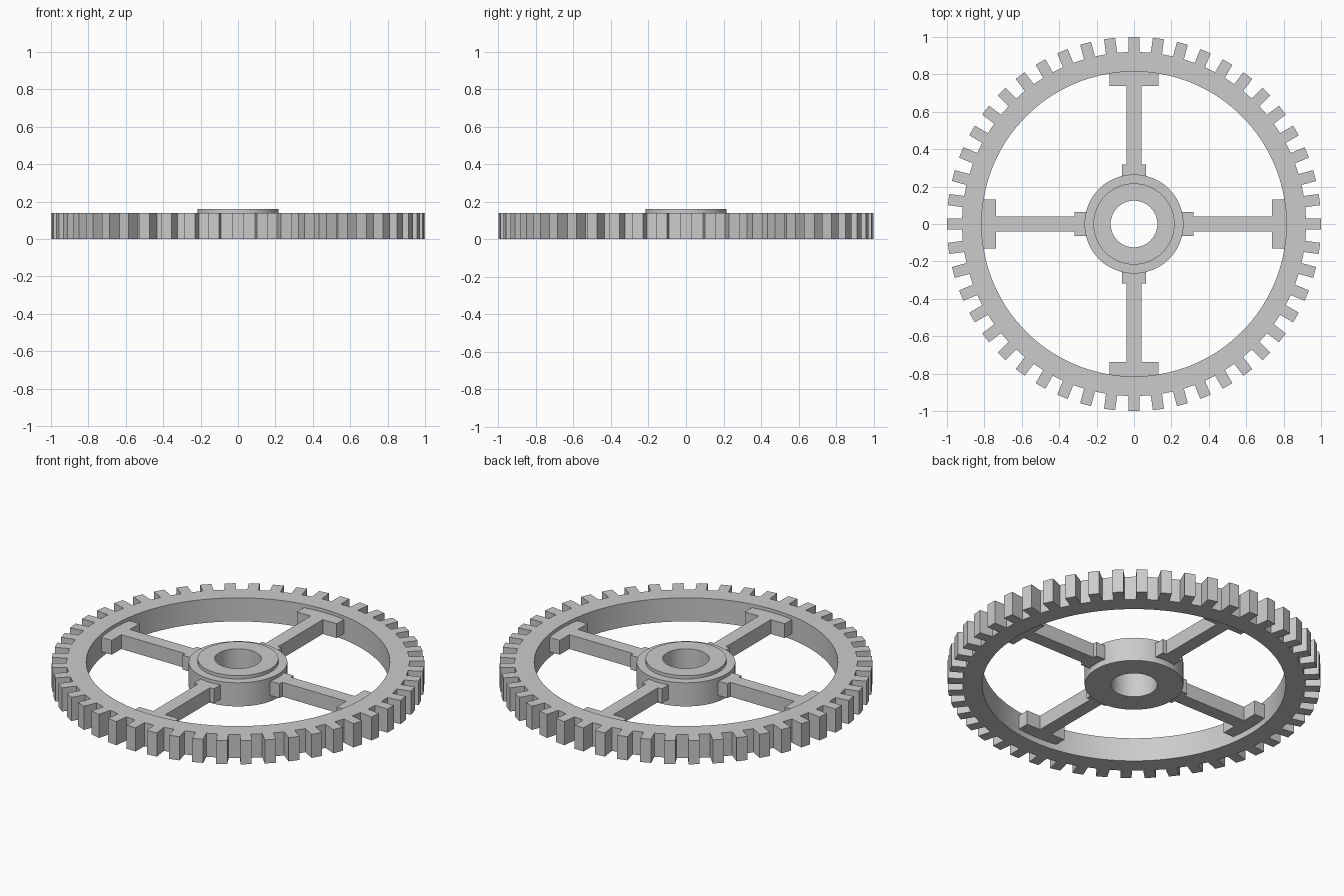
import bpy, bmesh
from math import sin, cos, pi, asin, radians
from mathutils import Matrix, Vector

if "Cube" in bpy.data.objects:
    bpy.data.objects.remove(bpy.data.objects["Cube"])

TEETH, HEIGHT = 48, 0.14


def finish(name, bm):
    bmesh.ops.remove_doubles(bm, verts=bm.verts, dist=1e-5)
    bmesh.ops.recalc_face_normals(bm, faces=bm.faces)
    mesh = bpy.data.meshes.new(name)
    bm.to_mesh(mesh)
    bm.free()
    obj = bpy.data.objects.new(name, mesh)
    bpy.context.collection.objects.link(obj)
    bpy.ops.object.select_all(action='DESELECT')
    obj.select_set(True)
    bpy.context.view_layer.objects.active = obj
    bpy.ops.object.shade_smooth_by_angle(angle=radians(25))
    return obj


def extrude_up(bm, depth):
    res = bmesh.ops.extrude_face_region(bm, geom=bm.faces[:], use_keep_orig=True)
    top = [e for e in res["geom"] if isinstance(e, bmesh.types.BMVert)]
    bmesh.ops.translate(bm, verts=top, vec=(0, 0, depth))


def polar(r, a):
    return Vector((r * cos(a), r * sin(a), 0))


# Toothed rim: one flat sector per tooth plus one per gap, extruded
r_in, r_root, half = 0.815, 0.92, 0.03
bm = bmesh.new()
da = asin(half / r_root)
for i in range(TEETH):
    a = 2 * pi * i / TEETH
    nxt = a + 2 * pi / TEETH - da
    rot = Matrix.Rotation(a, 3, 'Z')
    tip_r, tip_l = rot @ Vector((1, -half, 0)), rot @ Vector((1, half, 0))
    tooth = [polar(r_in, a - da), polar(r_root, a - da), tip_r, tip_l,
             polar(r_root, a + da), polar(r_in, a + da)]
    gap = [polar(r_in, a + da), polar(r_root, a + da),
           polar(r_root, nxt), polar(r_in, nxt)]
    for pts in (tooth, gap):
        bm.faces.new([bm.verts.new(p) for p in pts])
bmesh.ops.remove_doubles(bm, verts=bm.verts, dist=1e-5)
extrude_up(bm, HEIGHT)
finish("toothed_rim", bm)

# Hub with raised collar and bore: lathed profile
profile = [(0.125, 0), (0.265, 0), (0.265, HEIGHT), (0.217, HEIGHT),
           (0.217, 0.16), (0.125, 0.16)]
bm = bmesh.new()
verts = [bm.verts.new((r, 0, z)) for r, z in profile]
edges = [bm.edges.new((verts[i], verts[i - 1])) for i in range(len(verts))]
bmesh.ops.spin(bm, geom=verts + edges, cent=(0, 0, 0), axis=(0, 0, 1),
               angle=2 * pi, steps=48, use_duplicate=False)
finish("hub", bm)

# Four spokes with a wide foot at the rim and a small one at the hub
side = [(0.25, 0.065), (0.318, 0.065), (0.318, 0.04), (0.737, 0.04),
        (0.737, 0.13), (0.82, 0.13)]
outline = side + [(x, -y) for x, y in reversed(side)]
for i, where in enumerate(("right", "back", "left", "front")):
    bm = bmesh.new()
    bm.faces.new([bm.verts.new((x, y, 0.035)) for x, y in outline])
    extrude_up(bm, 0.085)
    bmesh.ops.rotate(bm, verts=bm.verts, cent=(0, 0, 0),
                     matrix=Matrix.Rotation(i * pi / 2, 3, 'Z'))
    finish("spoke_" + where, bm)
